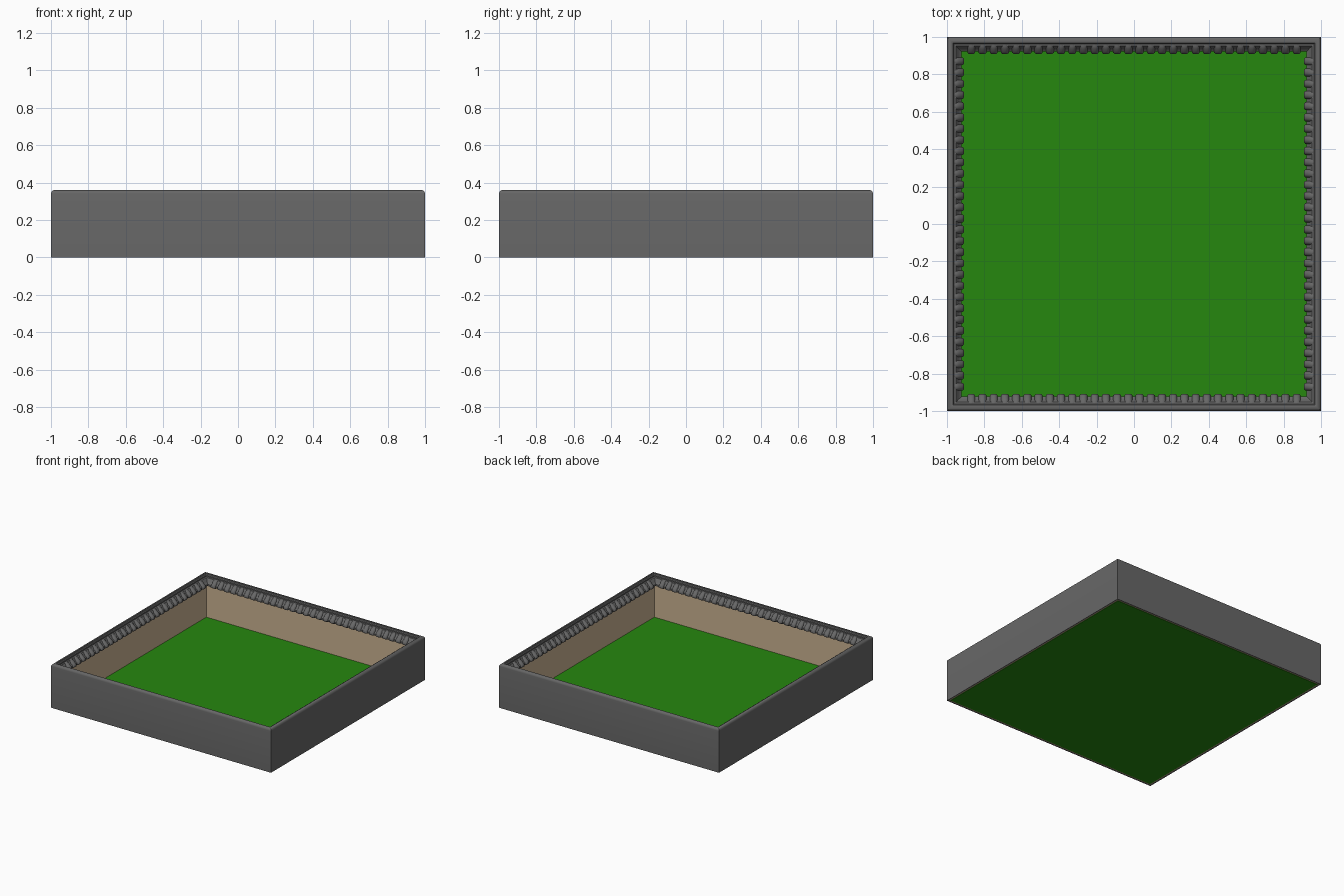
import bpy, bmesh, math
from mathutils import Matrix, Vector

if "Cube" in bpy.data.objects:
    bpy.data.objects.remove(bpy.data.objects["Cube"])


def srgb(*c):
    return tuple((v / 255 / 12.92 if v < 10 else ((v / 255 + 0.055) / 1.055) ** 2.4) for v in c) + (1.0,)


def material(name, colour):
    m = bpy.data.materials.new(name)
    m.diffuse_color = colour
    m.use_nodes = True
    m.node_tree.nodes["Principled BSDF"].inputs["Base Color"].default_value = m.diffuse_color
    return m


GREY = material("dark grey", srgb(103, 103, 103))
BEIGE = material("beige", srgb(202, 178, 145))
GREEN = material("grass green", srgb(38, 135, 15))


def finish(name, bm, mat, smooth=None):
    bmesh.ops.recalc_face_normals(bm, faces=bm.faces)
    me = bpy.data.meshes.new(name)
    bm.to_mesh(me)
    bm.free()
    ob = bpy.data.objects.new(name, me)
    bpy.context.collection.objects.link(ob)
    me.materials.append(mat)
    if smooth:
        bpy.ops.object.select_all(action='DESELECT')
        ob.select_set(True)
        bpy.context.view_layer.objects.active = ob
        bpy.ops.object.shade_smooth_by_angle(angle=math.radians(smooth))
    return ob


def square_sweep(name, profile, mat, smooth=None):
    """Closed (distance, z) profile swept round a square with mitred corners."""
    bm = bmesh.new()
    rings = [[bm.verts.new((sx * r, sy * r, z)) for r, z in profile]
             for sx, sy in ((1, 1), (-1, 1), (-1, -1), (1, -1))]
    n = len(profile)
    for k in range(4):
        a, b = rings[k], rings[(k + 1) % 4]
        for i in range(n):
            j = (i + 1) % n
            bm.faces.new((a[i], a[j], b[j], b[i]))
    return finish(name, bm, mat, smooth)


# Floor slab
bm = bmesh.new()
bmesh.ops.create_cube(bm, size=1, matrix=Matrix.Translation((0, 0, 0.003)) @ Matrix.Diagonal((1.96, 1.96, 0.006, 1)))
finish("floor", bm, GREEN)

# Inner wall lining
square_sweep("inner_wall", [(0.993, 0.003), (0.993, 0.30), (0.96, 0.30), (0.96, 0.003)], BEIGE)

# Outer shell with rounded top edge
arc = [(0.98 + 0.02 * math.cos(t), 0.34 + 0.02 * math.sin(t))
       for t in (math.radians(a) for a in (0, 22.5, 45, 67.5, 90))]
square_sweep("outer_wall", [(1.0, 0.0)] + arc + [(0.975, 0.36), (0.975, 0.30), (0.993, 0.30), (0.993, 0.0)],
             GREY, 30)

# Crown moulding inside the rim
square_sweep("crown_moulding", [
    (0.978, 0.358), (0.968, 0.355), (0.963, 0.348), (0.963, 0.338), (0.953, 0.335),
    (0.945, 0.325), (0.938, 0.313), (0.928, 0.306), (0.922, 0.300),
    (0.922, 0.286), (0.962, 0.280), (0.978, 0.280)], GREY, 30)

# Rounded corbel blocks along all four sides
PROFILE = [(0.965, 0.338), (0.950, 0.337), (0.936, 0.331), (0.922, 0.319), (0.912, 0.310),
           (0.908, 0.300), (0.909, 0.288), (0.918, 0.282), (0.965, 0.282)]
COUNT, STEP, WIDTH = 30, 0.06, 0.042
bm = bmesh.new()
for side in range(4):
    turn = Matrix.Rotation(side * math.pi / 2, 3, 'Z')
    for k in range(COUNT):
        c = (k - (COUNT - 1) / 2) * STEP
        # cross-sections narrow at the ends so that each block looks rounded
        rows = []
        for off, drop in ((-0.5, 0.012), (-0.36, 0.004), (-0.15, 0), (0.15, 0), (0.36, 0.004), (0.5, 0.012)):
            rows.append([bm.verts.new(turn @ Vector((r + (drop * 0.6 if r < 0.94 else 0), c + off * WIDTH,
                                                     z - (drop if z > 0.295 else 0))))
                         for r, z in PROFILE])
        n = len(PROFILE)
        for a, b in zip(rows, rows[1:]):
            for i in range(n):
                j = (i + 1) % n
                bm.faces.new((a[i], a[j], b[j], b[i]))
        bm.faces.new(rows[0])
        bm.faces.new(rows[-1])
finish("corbel_blocks", bm, GREY, 40)
